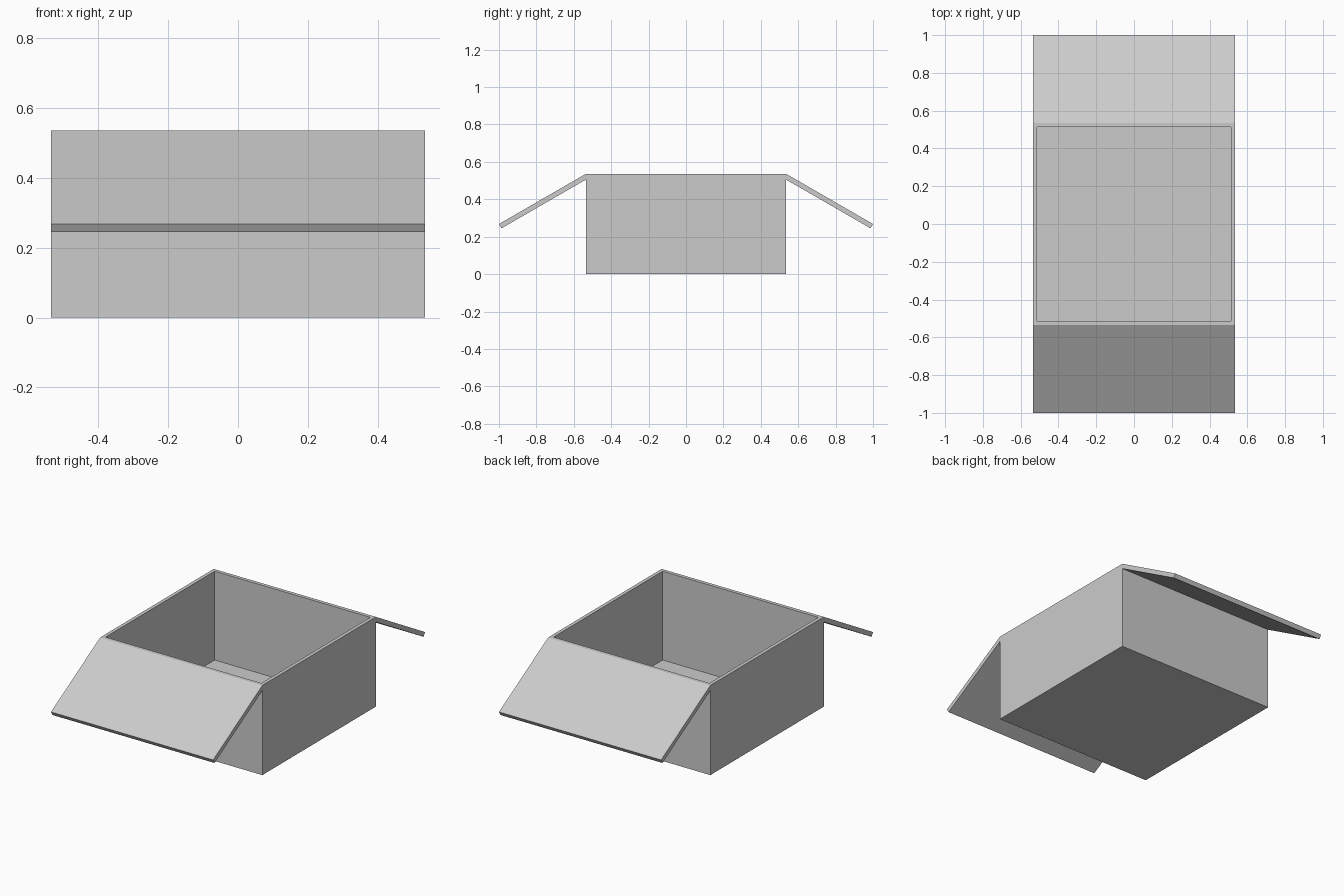
import bpy
from math import radians, cos
from mathutils import Matrix, Vector

if "Cube" in bpy.data.objects:
    bpy.data.objects.remove(bpy.data.objects["Cube"])

ANGLE = radians(30)
HALF = 1 / (1 + cos(ANGLE))   # half width of the box, also its height
WALL = 0.0214
FLOOR = 0.0054
FLAP = 0.0268


def box(name, lo, hi, matrix=Matrix()):
    """Axis-aligned box between two corners, optionally transformed."""
    lo, hi = Vector(lo), Vector(hi)
    bpy.ops.mesh.primitive_cube_add(size=1)
    obj = bpy.context.object
    obj.name = name
    size = Matrix.Diagonal((*(hi - lo), 1))
    obj.data.transform(matrix @ Matrix.Translation((lo + hi) / 2) @ size)
    return obj


# Open box: thin floor plate and four walls
inner = HALF - WALL
box("floor", (-HALF, -HALF, 0), (HALF, HALF, FLOOR))
for side, label in ((-1, "front"), (1, "back")):
    y0, y1 = sorted((side * inner, side * HALF))
    box(label + "_wall", (-HALF, y0, FLOOR), (HALF, y1, HALF))
for side, label in ((-1, "left"), (1, "right")):
    x0, x1 = sorted((side * inner, side * HALF))
    box(label + "_wall", (x0, -inner, FLOOR), (x1, inner, HALF))

# Open lid flaps hinged on the front and back rims, sloping down
for turn, label in ((0, "back"), (180, "front")):
    hinge = (Matrix.Rotation(radians(turn), 4, 'Z')
             @ Matrix.Translation((0, HALF, HALF))
             @ Matrix.Rotation(-ANGLE, 4, 'X'))
    box(label + "_flap", (-HALF, 0, -FLAP), (HALF, HALF, 0), hinge)
